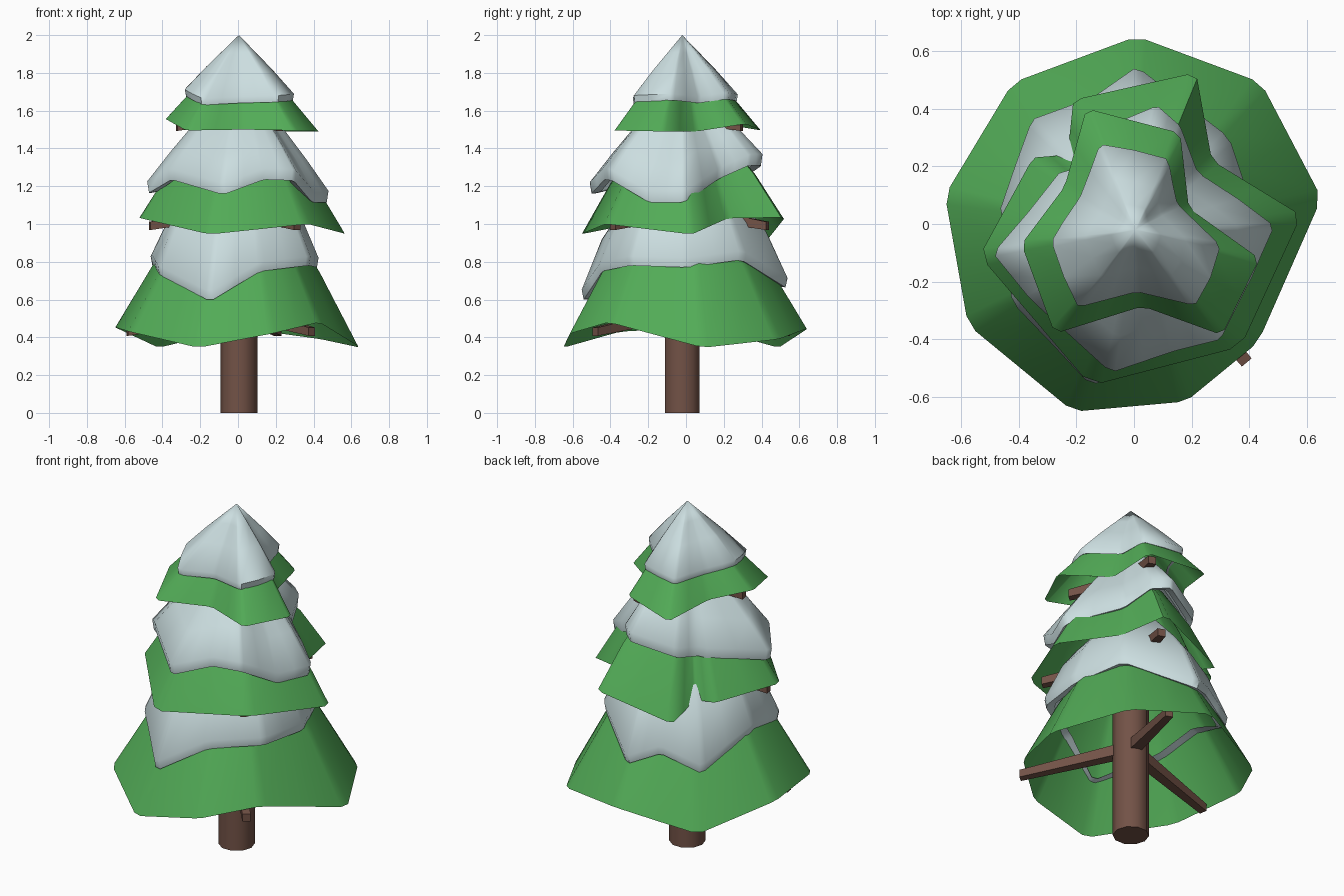
import bpy, math
from mathutils import Vector
from mathutils.bvhtree import BVHTree

if "Cube" in bpy.data.objects:
    bpy.data.objects.remove(bpy.data.objects["Cube"])

AX, AY = 0.005, -0.02  # trunk axis


def material(name, rgb):
    m = bpy.data.materials.new(name)
    m.diffuse_color = (*rgb, 1)
    m.use_nodes = True
    m.node_tree.nodes["Principled BSDF"].inputs["Base Color"].default_value = m.diffuse_color
    return m


GREEN = material("needle green", (0.085, 0.41, 0.095))
SNOW = material("snow white", (0.60, 0.73, 0.745))
BROWN = material("bark brown", (0.17, 0.085, 0.062))


def make_object(name, verts, faces, mat, angle):
    me = bpy.data.meshes.new(name)
    me.from_pydata([tuple(v) for v in verts], [], faces)
    me.materials.append(mat)
    ob = bpy.data.objects.new(name, me)
    bpy.context.collection.objects.link(ob)
    bpy.ops.object.select_all(action='DESELECT')
    ob.select_set(True)
    bpy.context.view_layer.objects.active = ob
    bpy.ops.object.shade_smooth_by_angle(angle=math.radians(angle))
    return ob


def sample_rim(pts):
    """Clip each rim corner slightly and add edge midpoints."""
    pts = [Vector(p) for p in pts]
    out = []
    for a, b in zip(pts, pts[1:] + pts[:1]):
        out += [a.lerp(b, t) for t in (0.07, 0.5, 0.93)]
    return out


def skirt(rings, apex):
    """Bridge rings from bottom to top and close with a fan."""
    n = len(rings[0])
    verts = [v for r in rings for v in r] + [apex]
    faces = []
    for k in range(len(rings) - 1):
        for i in range(n):
            j = (i + 1) % n
            faces.append((k*n + i, k*n + j, (k+1)*n + j, (k+1)*n + i))
    k = (len(rings) - 1) * n
    faces += [(k + i, k + (i + 1) % n, len(verts) - 1) for i in range(n)]
    return verts, faces


def toward(p, apex, s, f):
    """Scale p to the axis by s and raise it by fraction f to the apex."""
    return Vector((apex.x + (p.x - apex.x)*s, apex.y + (p.y - apex.y)*s,
                   p.z + (apex.z - p.z)*f))


def scaled(p, s, dz):
    return Vector((AX + (p.x - AX)*s, AY + (p.y - AY)*s, p.z + dz))


def tier(name, green_rim, green_top, green_prof, snow_rim, snow_top, snow_prof, lip):
    # needle shell, open underneath
    apex = Vector((AX, AY, green_top))
    rim = sample_rim(green_rim)
    rings = [rim] + [[toward(p, apex, s, f) for p in rim] for s, f in green_prof]
    verts, faces = skirt(rings, apex)
    make_object(name + "_needles", verts, faces, GREEN, 50)
    tree = BVHTree.FromPolygons(verts, faces)

    def clear(p, gap):
        """Push a snow point outside the needle shell."""
        d = Vector((p.x - AX, p.y - AY, 0))
        r = d.length
        d.normalize()
        hit = tree.ray_cast(Vector((AX, AY, p.z)) + d*2, -d)[0]
        if hit:
            r = max(r, (hit - Vector((AX, AY, p.z))).length + gap)
        return Vector((AX, AY, p.z)) + d*r

    # snow cap with a thick lip tucked into the needles
    top = Vector((AX, AY, snow_top))
    base = [clear(p, 0.012) for p in sample_rim(snow_rim)]
    outer = [clear(scaled(p, 1.0, lip), 0.025) for p in base]
    rings = [[scaled(p, 0.88, 0.01) for p in base], [scaled(p, 0.98, 0) for p in base], outer]
    rings += [[clear(toward(p, top, s, f), 0.025) for p in outer] for s, f in snow_prof]
    verts, faces = skirt(rings, top)
    make_object(name + "_snow", verts, faces, SNOW, 50)


tier("lower",
     [(0.01, 0.65, 0.45), (0.44, 0.49, 0.39), (0.65, 0.09, 0.345), (0.43, -0.41, 0.48),
      (0.18, -0.615, 0.42), (-0.21, -0.65, 0.345), (-0.575, -0.35, 0.43),
      (-0.655, 0.10, 0.455), (-0.42, 0.49, 0.345)][::-1],
     1.28, [(0.68, 0.42), (0.48, 0.64), (0.25, 0.88)],
     [(-0.15, -0.56, 0.59), (0.12, -0.45, 0.75), (0.38, -0.30, 0.78), (0.43, 0.0, 0.77),
      (0.33, 0.30, 0.81), (0.01, 0.545, 0.66), (-0.14, 0.44, 0.72), (-0.36, 0.36, 0.63),
      (-0.40, 0.02, 0.79), (-0.42, -0.27, 0.73)],
     1.32, [(0.8, 0.4), (0.65, 0.58), (0.35, 0.88)], 0.05)

tier("middle",
     [(-0.535, -0.11, 1.035), (-0.15, -0.56, 0.945), (0.37, -0.425, 1.0),
      (0.58, 0.03, 0.945), (0.27, 0.22, 1.03), (0.215, 0.525, 1.035),
      (-0.21, 0.43, 0.915), (-0.23, 0.24, 0.99), (-0.35, 0.23, 1.0)],
     1.68, [(0.72, 0.36), (0.4, 0.68)],
     [(-0.49, -0.10, 1.16), (-0.36, -0.26, 1.235), (-0.08, -0.515, 1.155), (0.14, -0.44, 1.235),
      (0.30, -0.40, 1.23), (0.40, -0.20, 1.115), (0.485, -0.01, 1.115), (0.22, 0.18, 1.24),
      (0.16, 0.34, 1.31), (0.08, 0.41, 1.31), (-0.16, 0.31, 1.24), (-0.22, 0.18, 1.22)],
     1.76, [(0.75, 0.29), (0.5, 0.56)], 0.06)

tier("upper",
     [(-0.39, -0.07, 1.56), (-0.275, -0.38, 1.495), (0.03, -0.285, 1.50),
      (0.305, -0.385, 1.495), (0.435, -0.12, 1.49), (0.19, 0.055, 1.49),
      (0.16, 0.315, 1.53), (-0.165, 0.40, 1.495), (-0.24, 0.13, 1.54)],
     1.90, [(0.65, 0.43), (0.33, 0.75)],
     [(-0.275, -0.06, 1.68), (-0.18, -0.285, 1.63), (0.01, -0.235, 1.64),
      (0.20, -0.28, 1.645), (0.295, -0.07, 1.655), (0.15, 0.07, 1.64),
      (0.12, 0.205, 1.66), (-0.12, 0.27, 1.65), (-0.165, 0.07, 1.66)],
     2.0, [(0.6, 0.42), (0.3, 0.71)], 0.035)

# the lower needle rim was listed clockwise, so unify its facing
lower = bpy.data.objects["lower_needles"]
lower.data.flip_normals()

# trunk
n = 10
circle = [(AX + 0.097*math.cos(2*math.pi*i/n), AY + 0.097*math.sin(2*math.pi*i/n)) for i in range(n)]
verts = [(x, y, z) for z in (0, 1.6) for x, y in circle]
faces = [(i, (i+1) % n, n + (i+1) % n, n + i) for i in range(n)]
faces += [tuple(range(n))[::-1], tuple(range(n, 2*n))]
make_object("trunk", verts, faces, BROWN, 45)


# branches: three drooping bars below each tier
def branch(name, ang, length, z):
    d = Vector((math.cos(ang), math.sin(ang), 0))
    side = Vector((-d.y, d.x, 0))
    verts = []
    for r, zc, w in ((0.06, z + 0.17*(length - 0.06), 0.032), (length, z, 0.022)):
        c = Vector((AX, AY, zc)) + d*r
        verts += [c + side*(a*w) + Vector((0, 0, b*w))
                  for a, b in ((-1, -1), (1, -1), (1, 1), (-1, 1))]
    faces = [(i, (i+1) % 4, 4 + (i+1) % 4, 4 + i) for i in range(4)] + [(3, 2, 1, 0), (4, 5, 6, 7)]
    make_object(name, verts, faces, BROWN, 20)


for level, length, z in (("lower", 0.60, 0.43), ("middle", 0.48, 0.99), ("upper", 0.335, 1.515)):
    for i, deg in enumerate((-50, 70, 190)):
        branch(f"{level}_branch_{i + 1}", math.radians(deg), length, z)
